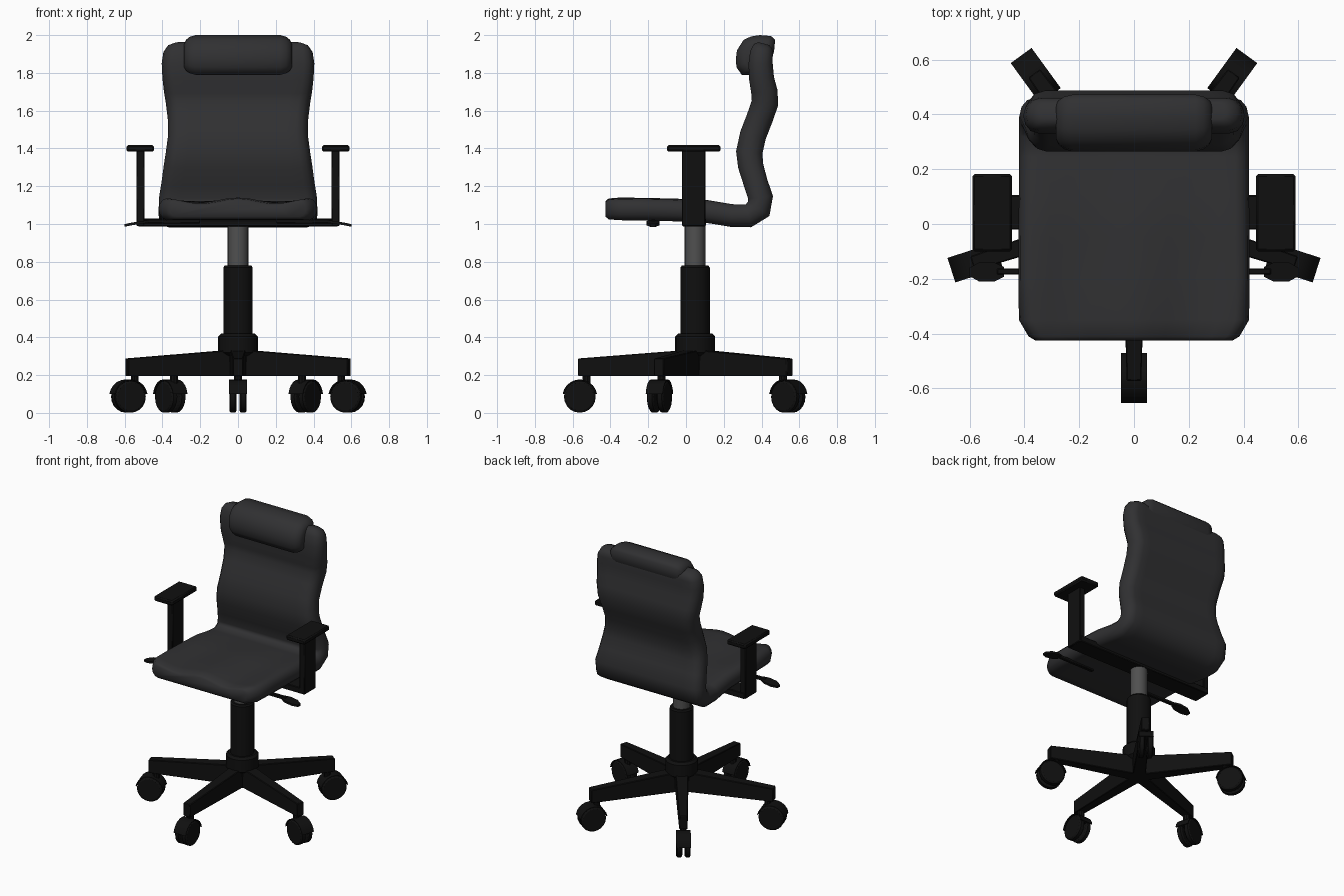
import bpy, bmesh, math
from mathutils import Matrix, Vector

if "Cube" in bpy.data.objects:
    bpy.data.objects.remove(bpy.data.objects["Cube"])

CY = 0.048  # y of the column axis


def material(name, r, g, b):
    m = bpy.data.materials.new(name)
    m.diffuse_color = (r, g, b, 1)
    m.use_nodes = True
    m.node_tree.nodes["Principled BSDF"].inputs["Base Color"].default_value = m.diffuse_color
    return m


FABRIC = material("fabric", 0.03, 0.03, 0.032)
PLASTIC = material("plastic", 0.005, 0.005, 0.005)
METAL = material("metal", 0.08, 0.08, 0.08)


def finish(bm, name, mat, matrix=None, bevel=0, angle=35):
    bmesh.ops.recalc_face_normals(bm, faces=bm.faces)
    me = bpy.data.meshes.new(name)
    bm.to_mesh(me)
    bm.free()
    ob = bpy.data.objects.new(name, me)
    bpy.context.collection.objects.link(ob)
    if matrix:
        ob.matrix_world = matrix
    me.materials.append(mat)
    if bevel:
        mod = ob.modifiers.new("bevel", 'BEVEL')
        mod.width = bevel
        mod.segments = 1
    bpy.ops.object.select_all(action='DESELECT')
    ob.select_set(True)
    bpy.context.view_layer.objects.active = ob
    bpy.ops.object.shade_smooth_by_angle(angle=math.radians(angle))
    return ob


def loft(name, rings, mat, matrix=None, bevel=0, angle=35):
    bm = bmesh.new()
    vs = [[bm.verts.new(p) for p in ring] for ring in rings]
    n = len(vs[0])
    for a, b in zip(vs, vs[1:]):
        for i in range(n):
            j = (i + 1) % n
            bm.faces.new((a[i], a[j], b[j], b[i]))
    bm.faces.new(vs[0])
    bm.faces.new(vs[-1])
    return finish(bm, name, mat, matrix, bevel, angle)


def box(name, lo, hi, mat, bevel=0, matrix=None):
    rings = [[(lo[0], lo[1], z), (hi[0], lo[1], z), (hi[0], hi[1], z), (lo[0], hi[1], z)]
             for z in (lo[2], hi[2])]
    return loft(name, rings, mat, matrix, bevel)


def turned(name, profile, mat, sides=16, matrix=None):
    # stack of (radius, height) circles around z
    rings = [[(r * math.cos(2 * math.pi * i / sides), r * math.sin(2 * math.pi * i / sides), z)
              for i in range(sides)] for r, z in profile]
    return loft(name, rings, mat, matrix)


# Seat and backrest: one cushion swept along a side path (y, z, half thickness, half width)
path = [(-.425, 1.08, .042, .36), (-.41, 1.08, .055, .385), (-.35, 1.08, .06, .42),
        (-.2, 1.078, .06, .422), (-.05, 1.074, .06, .422), (.1, 1.068, .06, .42),
        (.24, 1.045, .06, .42), (.33, 1.043, .062, .42), (.385, 1.08, .068, .42),
        (.395, 1.14, .066, .418), (.368, 1.22, .064, .405), (.342, 1.31, .067, .393),
        (.335, 1.38, .07, .382), (.355, 1.47, .07, .37), (.39, 1.56, .07, .372),
        (.418, 1.64, .071, .382), (.415, 1.70, .07, .392), (.40, 1.77, .066, .4),
        (.395, 1.85, .064, .404), (.40, 1.91, .06, .395), (.408, 1.94, .05, .375),
        (.412, 1.955, .03, .34)]
rings = []
for k, (y, z, t, w) in enumerate(path):
    a, b = path[max(k - 1, 0)], path[min(k + 1, len(path) - 1)]
    d = Vector((b[0] - a[0], b[1] - a[1])).normalized()
    r = t * 0.85
    outline = [((w - r) * i / 6, t) for i in range(-6, 7)]
    for deg in (60, 30, 0, -30, -60):
        c = math.radians(deg)
        outline.append((w - r + r * math.cos(c), t * math.sin(c)))
    outline += [((w - r) * i / 6, -t) for i in range(6, -7, -1)]
    for deg in (-60, -30, 0, 30, 60):
        c = math.radians(deg)
        outline.append((-(w - r + r * math.cos(c)), t * math.sin(c)))
    dip = 0.028 * max(0, min(1, (0.2 - y) / 0.4))  # thigh hollows
    ring = []
    for x, n in outline:
        if n >= t:
            n -= dip * math.sin(math.pi * x / w) ** 2
        ring.append((x, y - d.y * n, z + d.x * n))
    rings.append(ring)
loft("seat_and_back", rings, FABRIC, angle=60)

# Head pillow: side profile swept across x, shrinking at the ends
pillow = [(.267, 1.83), (.264, 1.875), (.27, 1.92), (.305, 1.975), (.345, 1.993), (.39, 2.0),
          (.45, 1.995), (.472, 1.975), (.466, 1.91), (.44, 1.85), (.36, 1.79), (.295, 1.79)]
pc = (.38, 1.89)
rings = [[(x, pc[0] + (y - pc[0]) * s, pc[1] + (z - pc[1]) * s) for y, z in pillow]
         for x, s in ((-.285, .6), (-.275, .78), (-.255, .92), (-.225, 1), (0, 1),
                      (.225, 1), (.255, .92), (.275, .78), (.285, .6))]
loft("head_pillow", rings, FABRIC, angle=60)

# Column
AX = Matrix.Translation((0, CY, 0))
turned("gas_piston", [(.055, .74), (.055, 1.02)], METAL, 20, AX)
turned("column_sleeve", [(.078, .40), (.078, .77), (.07, .78)], PLASTIC, 16, AX)
turned("hub_collar", [(.07, .195), (.075, .30), (.105, .32), (.105, .405), (.09, .42)], PLASTIC, 16, AX)

# Five spokes with casters
for i in range(5):
    M = AX @ Matrix.Rotation(math.radians(-90 + 72 * i), 4, 'Z')
    loft("spoke", [[(r, -w, .195), (r, w, .195), (r, w, top), (r, -w, top)]
                   for r, w, top in ((.03, .042, .335), (.11, .04, .328), (.62, .027, .288))],
         PLASTIC, M, bevel=.004)
    turned("caster_stem", [(.022, .12), (.022, .2)], PLASTIC, 10, M @ Matrix.Translation((.575, 0, 0)))
    C = M @ Matrix.Translation((.61, 0, .085))
    for s in (-1, 1):
        W = C @ Matrix.Translation((0, s * .027, 0)) @ Matrix.Rotation(math.pi / 2, 4, 'X')
        turned("caster_wheel", [(.074, -.019), (.084, -.012), (.084, .012), (.074, .019)],
               PLASTIC, 20, W)
    # curved hood over the wheels and the web between them
    arc = [math.radians(10 + 16 * k) for k in range(11)]
    loft("caster_hood", [[(q * math.cos(a), y, q * math.sin(a))
                          for q, y in ((.086, -.047), (.092, -.047), (.092, .047), (.086, .047))]
                         for a in arc], PLASTIC, C)
    loft("caster_web", [[(.088 * math.cos(a), y, .088 * math.sin(a)) for a in arc]
                        for y in (-.009, .009)], PLASTIC, C)

# Arm support bar under the seat
box("arm_crossbar", (-.53, -.02, .988), (.53, .105, 1.03), PLASTIC, .004)

# Armrests and levers on both sides
for s, side in ((-1, "left"), (1, "right")):
    def span(a, b):
        return sorted((s * a, s * b))
    x0, x1 = span(.495, .537)
    box(side + "_arm_post", (x0, -.022, .99), (x1, .102, 1.39), PLASTIC, .004)
    x0, x1 = span(.445, .59)
    box(side + "_arm_pad", (x0, -.10, 1.383), (x1, .182, 1.418), PLASTIC, .008)
    x0, x1 = span(.2, .5)
    box(side + "_lever_rod", (x0, -.185, 1.003), (x1, -.162, 1.025), PLASTIC, .004)
    # flat paddle drooping outward
    loft(side + "_lever_paddle", [[(s * x, -.175 - w, z - .007), (s * x, -.175 + w, z - .007),
                                   (s * x, -.175 + w, z + .007), (s * x, -.175 - w, z + .007)]
                                  for x, w, z in ((.475, .018, 1.014), (.51, .035, 1.008),
                                                  (.565, .035, 1.0), (.602, .014, .992))], PLASTIC)
